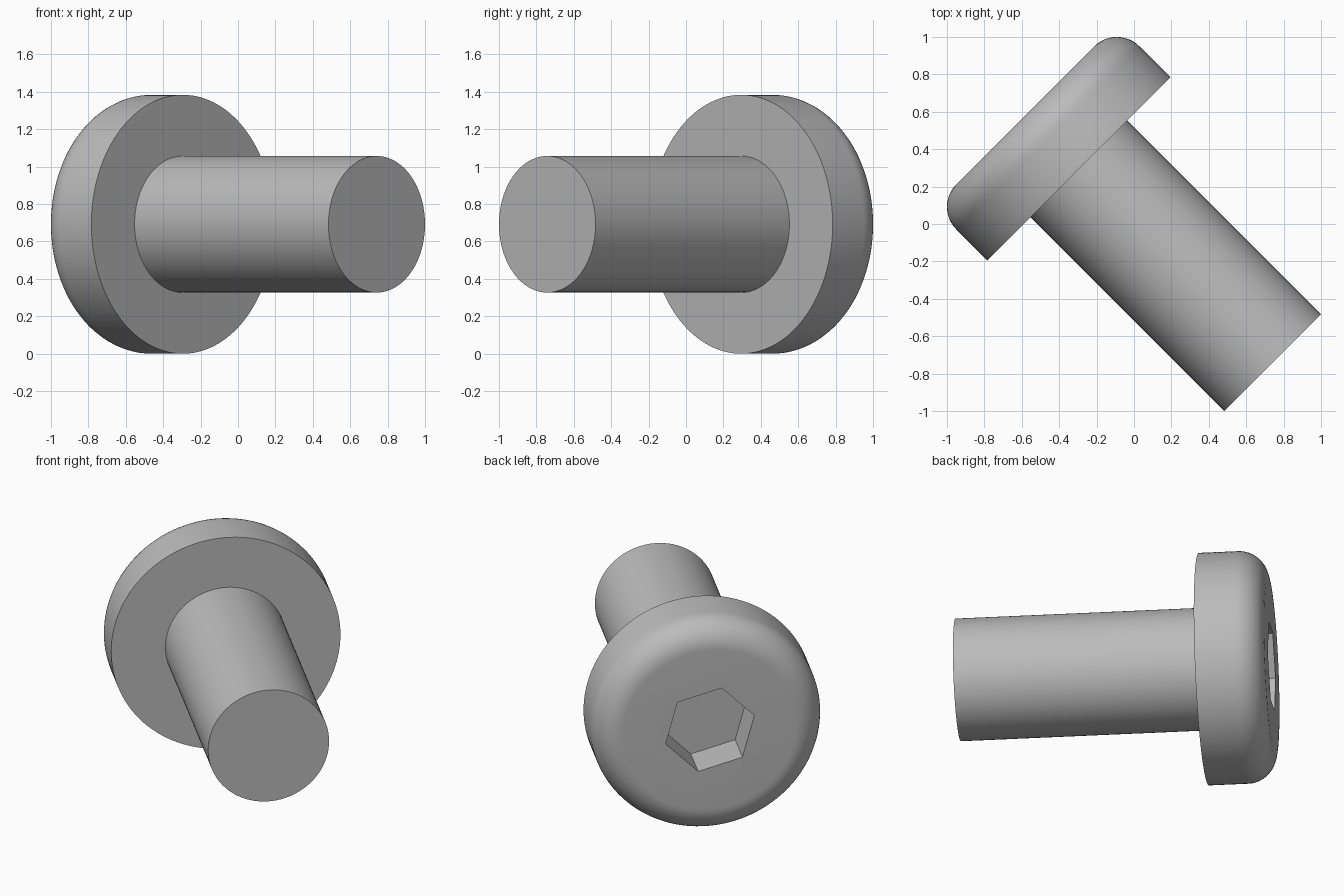
import bpy, bmesh, math
from mathutils import Matrix

if "Cube" in bpy.data.objects:
    bpy.data.objects.remove(bpy.data.objects["Cube"])

# Axis runs diagonally from head to shank tip; local z is the axis
RADIUS, FILLET, TOP, UNDER, TIP = 0.692, 0.17, -0.822, -0.417, 1.049
h = math.sqrt(0.5)
FRAME = Matrix(((-h, 0, h, 0),
                (-h, 0, -h, 0),
                (0, -1, 0, RADIUS),
                (0, 0, 0, 1)))

steel = bpy.data.materials.new("steel grey")
steel.diffuse_color = (0.5, 0.5, 0.5, 1)
steel.use_nodes = True
steel.node_tree.nodes["Principled BSDF"].inputs["Base Color"].default_value = steel.diffuse_color


def lathe(name, profile, sides, phase=0.0):
    """Closed solid of revolution from (radius, height) points."""
    bm = bmesh.new()
    rings = []
    for r, z in profile:
        ring = []
        for i in range(sides):
            a = phase + 2 * math.pi * i / sides
            ring.append(bm.verts.new((r * math.cos(a), r * math.sin(a), z)))
        rings.append(ring)
    for lo, hi in zip(rings, rings[1:]):
        for i in range(sides):
            j = (i + 1) % sides
            bm.faces.new((lo[i], lo[j], hi[j], hi[i]))
    bm.faces.new(rings[0][::-1])
    bm.faces.new(rings[-1])
    bmesh.ops.recalc_face_normals(bm, faces=bm.faces)
    mesh = bpy.data.meshes.new(name)
    bm.to_mesh(mesh)
    bm.free()
    mesh.materials.append(steel)
    ob = bpy.data.objects.new(name, mesh)
    bpy.context.collection.objects.link(ob)
    ob.matrix_world = FRAME
    return ob


def activate(ob):
    bpy.ops.object.select_all(action='DESELECT')
    ob.select_set(True)
    bpy.context.view_layer.objects.active = ob


# Head with rounded outer rim
rim = []
for k in range(13):
    a = math.pi / 2 * k / 12
    rim.append((RADIUS - FILLET + FILLET * math.sin(a),
                TOP + FILLET - FILLET * math.cos(a)))
head = lathe("head", rim + [(RADIUS, UNDER)], 128)

# Hexagonal drive socket cut into the head
cutter = lathe("socket_cutter", [(0.277, TOP - 0.2), (0.277, TOP + 0.25)],
               6, math.radians(45))
cutter.hide_render = True
cut = head.modifiers.new("socket", 'BOOLEAN')
cut.operation = 'DIFFERENCE'
cut.solver = 'EXACT'
cut.object = cutter
bpy.context.view_layer.update()
activate(head)
bpy.ops.object.modifier_apply(modifier=cut.name)
bpy.data.objects.remove(cutter)

# Plain cylindrical shank, slightly sunk into the head
shank = lathe("shank", [(0.365, UNDER - 0.03), (0.365, TIP)], 128)

for part in (head, shank):
    activate(part)
    bpy.ops.object.shade_smooth_by_angle(angle=math.radians(30))
